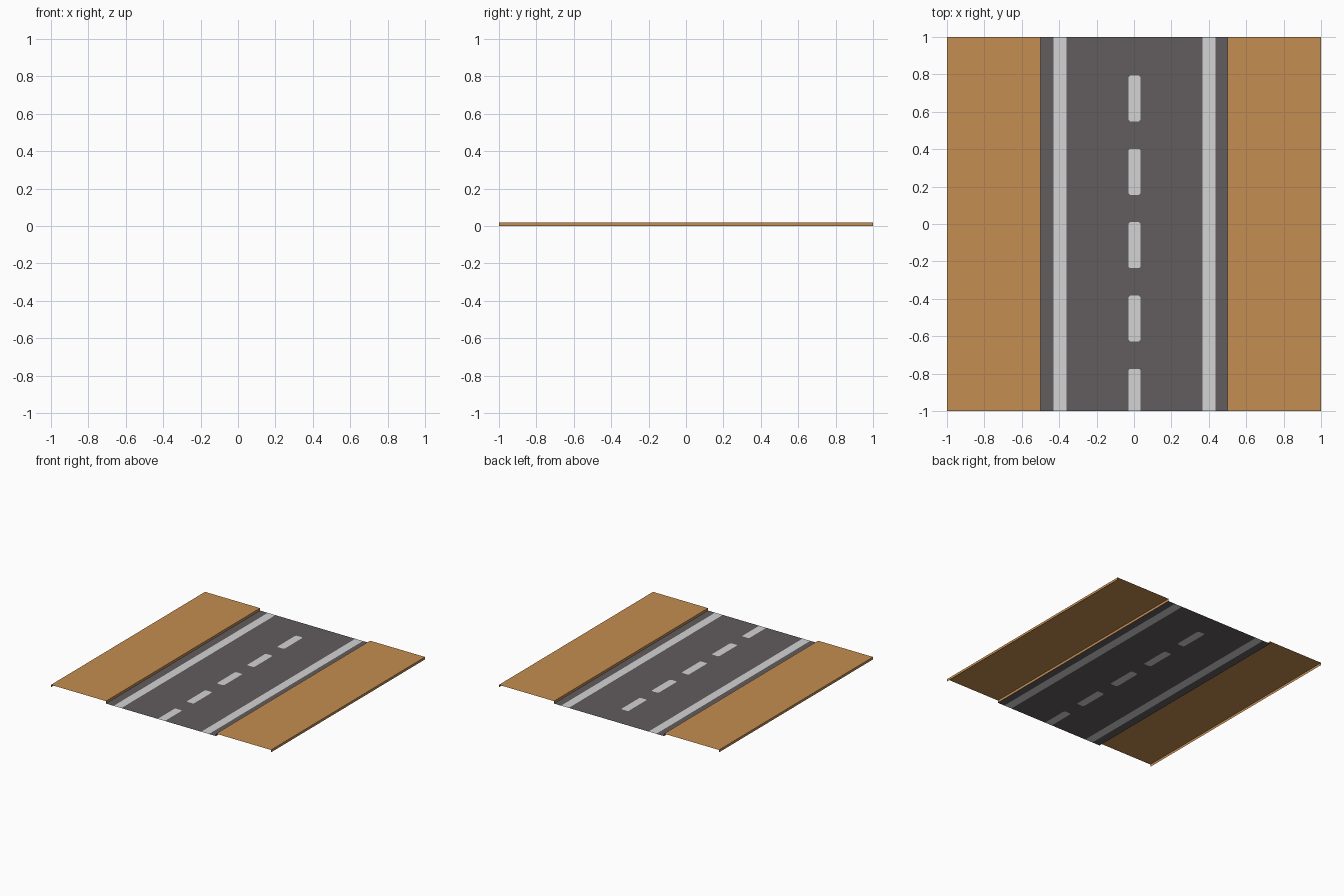
import bpy, bmesh

if "Cube" in bpy.data.objects:
    bpy.data.objects.remove(bpy.data.objects["Cube"])


def material(name, srgb):
    lin = [((c / 255 + 0.055) / 1.055) ** 2.4 for c in srgb]
    m = bpy.data.materials.new(name)
    m.diffuse_color = (*lin, 1)
    m.use_nodes = True
    m.node_tree.nodes["Principled BSDF"].inputs["Base Color"].default_value = m.diffuse_color
    return m


sand = material("sand", (196, 141, 81))
asphalt = material("asphalt", (98, 93, 94))
paint = material("road_paint", (212, 212, 212))


def add_object(name, bm, mats):
    me = bpy.data.meshes.new(name)
    bm.to_mesh(me)
    bm.free()
    for m in mats:
        me.materials.append(m)
    ob = bpy.data.objects.new(name, me)
    bpy.context.collection.objects.link(ob)
    return ob


# Sand verges: open-ended profile (curb, top, outer side), mirrored across x
bm = bmesh.new()
profile = [(0.5, 0), (0.5, 0.02), (1, 0.02), (1, 0)]
rows = [[bm.verts.new((x, y, z)) for x, z in profile] for y in (-1, 1)]
for i in range(3):
    bm.faces.new((rows[0][i], rows[0][i + 1], rows[1][i + 1], rows[1][i]))
verge = add_object("sand_verge", bm, [sand])
verge.modifiers.new("mirror", 'MIRROR')

# Road: flat sheet cut along the edge lines and the dashes
C = 0.009                                  # clipped dash corners
DX0, DX1 = -0.03, 0.035                    # dash width
dashes = [(max(0.548 - 0.392 * i, -1), 0.794 - 0.392 * i) for i in range(5)]
dashes[-1] = (-1.0, dashes[-1][1])
lines = [(-0.43, -0.36), (0.366, 0.436)]   # solid edge lines
xs = sorted([-0.5, 0.5, DX0, DX0 + C, DX1 - C, DX1] + [v for l in lines for v in l])
ys = sorted({-1.0, 1.0} | {v for a, b in dashes for v in (a, a + C, b - C, b)})

bm = bmesh.new()
grid = [[bm.verts.new((x, y, 0)) for x in xs] for y in ys]


def face(vs, painted):
    bm.faces.new(vs).material_index = int(painted)


for j in range(len(ys) - 1):
    for i in range(len(xs) - 1):
        cx, cy = (xs[i] + xs[i + 1]) / 2, (ys[j] + ys[j + 1]) / 2
        q = [grid[j][i], grid[j][i + 1], grid[j + 1][i + 1], grid[j + 1][i]]
        dash = next((d for d in dashes if d[0] < cy < d[1]), None)
        in_dash = dash is not None and DX0 < cx < DX1
        if in_dash and not DX0 + C < cx < DX1 - C:
            low, high = dash[0] > -1 and cy < dash[0] + C, cy > dash[1] - C
            if low or high:
                # split the corner cell: the outer triangle stays asphalt
                left = cx < DX0 + C
                k = (0 if left else 1) if low else (3 if left else 2)
                q = q[k:] + q[:k]
                face((q[3], q[0], q[1]), False)
                face((q[1], q[2], q[3]), True)
                continue
        face(q, in_dash or any(a < cx < b for a, b in lines))
add_object("road", bm, [asphalt, paint])
